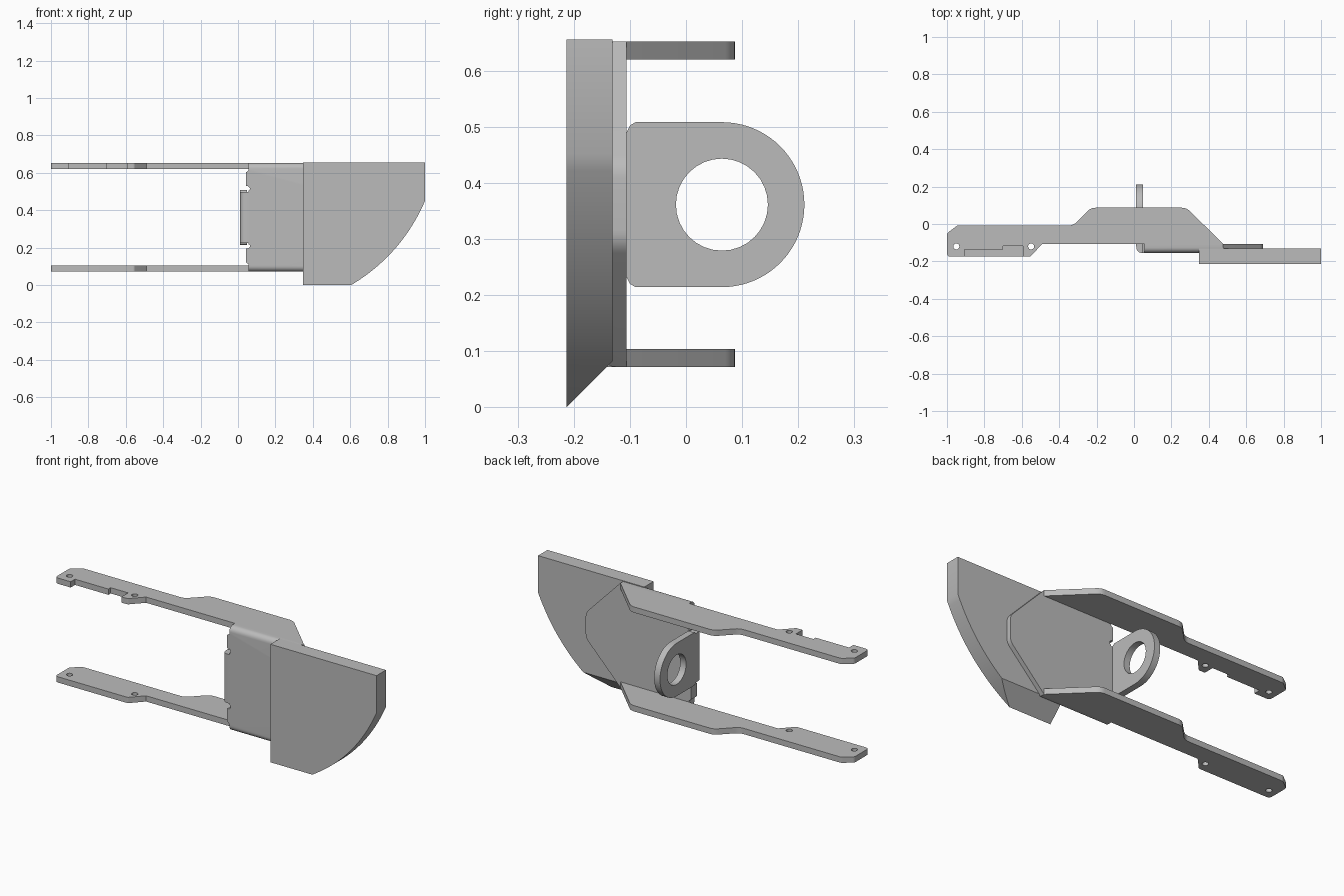
import bpy, bmesh, math
from mathutils import Vector

cube = bpy.data.objects.get("Cube")
if cube:
    bpy.data.objects.remove(cube, do_unlink=True)

# One grey metal for every part
metal = bpy.data.materials.new("grey_metal")
metal.use_nodes = True
grey = (0.5, 0.5, 0.5, 1)
metal.diffuse_color = grey
bsdf = next(n for n in metal.node_tree.nodes if n.type == 'BSDF_PRINCIPLED')
bsdf.inputs["Base Color"].default_value = grey


def arc(centre, r, start, end, n=24):
    angles = [math.radians(start + (end - start) * i / n) for i in range(n + 1)]
    return [(centre[0] + r * math.cos(a), centre[1] + r * math.sin(a)) for a in angles]


def circle(u, v, r):
    return arc((u, v), r, 0, 360, 32)[:-1]


def rounded(points, n=6):
    """Fillet every corner given as (u, v, radius)."""
    out = []
    for i, p in enumerate(points):
        c = Vector(p[:2])
        if len(p) < 3:
            out.append(tuple(c))
            continue
        a = (Vector(points[i - 1][:2]) - c).normalized()
        b = (Vector(points[(i + 1) % len(points)][:2]) - c).normalized()
        cut = p[2] / math.tan(a.angle(b) / 2)
        for k in range(n + 1):
            t = k / n
            out.append(tuple(c + a * cut * (1 - t) ** 2 + b * cut * t ** 2))
    return out


AXES = {'XY': lambda u, v, w: (u, v, w),
        'XZ': lambda u, v, w: (u, w, v),
        'YZ': lambda u, v, w: (w, u, v)}


def plate(name, plane, low, high, outline, holes=(), edit=None):
    """Extrude an outline with holes between two levels of the third axis."""
    curve = bpy.data.curves.new(name, 'CURVE')
    curve.dimensions = '2D'
    curve.fill_mode = 'BOTH'
    curve.extrude = (high - low) / 2
    for loop in [outline, *holes]:
        spline = curve.splines.new('POLY')
        spline.points.add(len(loop) - 1)
        for point, (u, v) in zip(spline.points, loop):
            point.co = (u, v, 0, 1)
        spline.use_cyclic_u = True
    helper = bpy.data.objects.new(name + "_outline", curve)
    bpy.context.collection.objects.link(helper)
    graph = bpy.context.evaluated_depsgraph_get()
    mesh = bpy.data.meshes.new_from_object(helper.evaluated_get(graph))
    bpy.data.objects.remove(helper, do_unlink=True)
    mesh.name = name

    bm = bmesh.new()
    bm.from_mesh(mesh)
    for v in bm.verts:
        v.co = AXES[plane](v.co.x, v.co.y, v.co.z + (low + high) / 2)
    bmesh.ops.remove_doubles(bm, verts=bm.verts, dist=0.0001)
    bmesh.ops.dissolve_limit(bm, angle_limit=0.01, verts=bm.verts, edges=bm.edges)
    if edit:
        edit(bm)
    bmesh.ops.recalc_face_normals(bm, faces=bm.faces)
    bm.to_mesh(mesh)
    bm.free()
    mesh.materials.clear()
    mesh.materials.append(metal)
    obj = bpy.data.objects.new(name, mesh)
    bpy.context.collection.objects.link(obj)
    bpy.context.view_layer.objects.active = obj
    for o in bpy.context.selected_objects:
        o.select_set(False)
    obj.select_set(True)
    bpy.ops.object.shade_smooth_by_angle(angle=math.radians(30))
    return obj


FRONT, BACK = -0.155, -0.106     # web faces
BOTTOM, TOP = 0.072, 0.652       # channel height
THICK = 0.032
MID = (BOTTOM + TOP) / 2

# Long side arms: the upper one has a stepped notch in its front edge
arm_back = [(0.477, BACK), (0.28, 0.087, 0.06), (-0.23, 0.087, 0.06),
            (-0.325, -0.008, 0.06), (-0.945, -0.008, 0.02), (-1, -0.05, 0.02),
            (-1, -0.175, 0.02)]
notch = [(-0.905, -0.175), (-0.905, -0.137), (-0.7, -0.137),
         (-0.7, -0.117), (-0.593, -0.117), (-0.593, -0.175)]
arm_front = [(-0.555, -0.175, 0.015), (-0.49, BACK)]
pin_holes = [circle(x, -0.12, 0.016) for x in (-0.95, -0.55)]
plate("lower_arm", 'XY', BOTTOM, BOTTOM + THICK,
      rounded(arm_back + arm_front), pin_holes)
plate("upper_arm", 'XY', TOP - THICK, TOP,
      rounded(arm_back + notch + arm_front), pin_holes)


# Web joining the arms, with relief notches and rounded outer bends
def round_bends(bm):
    def on_bend(v):
        return abs(v.co.y - FRONT) < 0.001 and abs(abs(v.co.z - MID) - (TOP - MID)) < 0.001
    edges = [e for e in bm.edges if all(on_bend(v) for v in e.verts)]
    bmesh.ops.bevel(bm, geom=edges, offset=0.03, segments=6, profile=0.5, affect='EDGES')


half = [(0.055, 0.142), (0.063, 0.148), (0.063, 0.158), (0.055, 0.166), (0.042, 0.168),
        (0.042, 0.24), (0.055, 0.25), (0.055, 0.29), (0.477, 0.29), (0.69, 0.07, 0.06)]
web = [(p[0], MID + p[1], *p[2:]) for p in half]
web += [(p[0], MID - p[1], *p[2:]) for p in reversed(half)]
plate("web", 'XZ', FRONT, BACK, rounded(web), edit=round_bends)

# Ringed tab bent backward from the web
ring = (0.064, MID - 0.001)
tab = [(BACK, 0.49), (-0.1, 0.502), (-0.09, 0.508)]
tab = arc(ring, 0.147, -90, 90, 40) + tab[::-1]
tab += [(BACK, 0.232), (-0.1, 0.22), (-0.09, 0.214)]
plate("ring_tab", 'YZ', 0.012, 0.048, tab, [circle(*ring, 0.082)])
plate("tab_bend", 'XY', 0.225, 0.497,
      rounded([(0.066, BACK), (0.012, BACK), (0.012, FRONT, 0.035), (0.066, FRONT)]))

# Jaw block: curved end, lower edge sloped at 45 degrees
JAW_FRONT, JAW_BACK = -0.213, -0.131


def slope_bottom(bm):
    bmesh.ops.bisect_plane(bm, geom=bm.verts[:] + bm.edges[:] + bm.faces[:],
                           plane_co=(0, JAW_FRONT, 0), plane_no=(0, 1, -1), clear_outer=True)
    bmesh.ops.holes_fill(bm, edges=[e for e in bm.edges if e.is_boundary])


start, end = Vector((0.605, 0)), Vector((1, 0.45))
side = Vector((end.y - start.y, start.x - end.x)).normalized()
bulge = [tuple(start.lerp(end, i / 20) + side * 0.048 * 4 * (i / 20) * (1 - i / 20))
         for i in range(21)]
plate("jaw", 'XZ', JAW_FRONT, JAW_BACK,
      [(0.348, 0)] + bulge + [(1, 0.655), (0.348, 0.655)], edit=slope_bottom)
